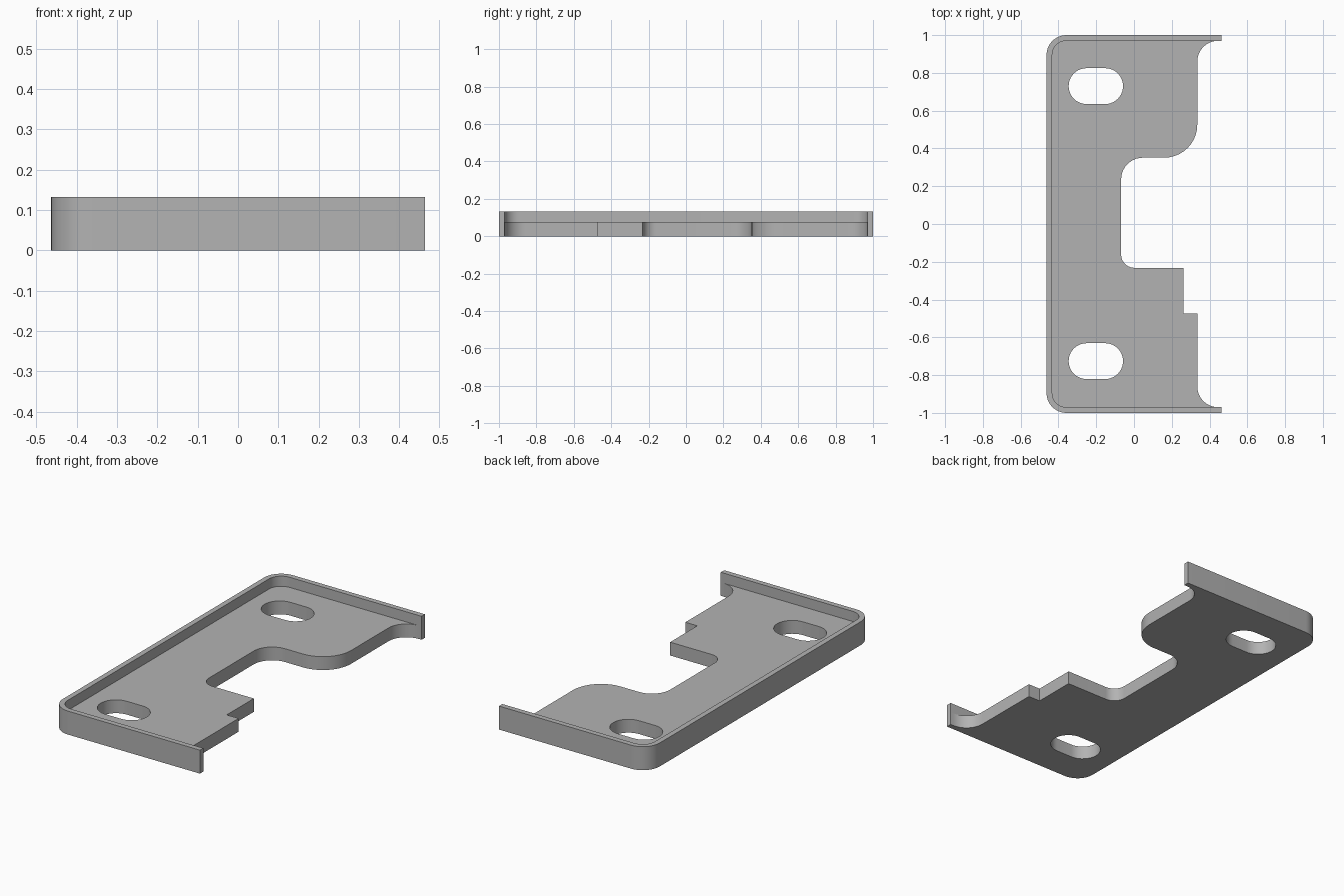
import bpy
import bmesh
import math
from mathutils import Vector

cube = bpy.data.objects.get("Cube")
if cube:
    bpy.data.objects.remove(cube, do_unlink=True)

# Single plain grey material
grey = bpy.data.materials.new("plain grey")
grey.use_nodes = True
colour = (0.45, 0.45, 0.45, 1)
grey.diffuse_color = colour
grey.node_tree.nodes["Principled BSDF"].inputs["Base Color"].default_value = colour


def rounded(corners, steps=10):
    """Closed outline from right-angled corners (x, y, radius)."""
    pts = []
    for i, (x, y, r) in enumerate(corners):
        p = Vector((x, y, 0))
        if not r:
            pts.append(p)
            continue
        a = (Vector((*corners[i - 1][:2], 0)) - p).normalized()
        b = (Vector((*corners[(i + 1) % len(corners)][:2], 0)) - p).normalized()
        for k in range(steps + 1):
            t = math.pi / 2 * k / steps
            pts.append(p + r * (a + b - b * math.cos(t) - a * math.sin(t)))
    return pts


def slot(cx, cy, w, h):
    """Outline of a hole with fully round ends."""
    return rounded([(cx + sx * w / 2, cy + sy * h / 2, h / 2)
                    for sx, sy in ((-1, -1), (1, -1), (1, 1), (-1, 1))])


def extrude_loops(name, loops, z0, z1):
    """Fill the area between the loops and extrude it from z0 to z1."""
    bm = bmesh.new()
    for loop in loops:
        verts = [bm.verts.new((p.x, p.y, z0)) for p in loop]
        for i, v in enumerate(verts):
            bm.edges.new((verts[i - 1], v))
    bmesh.ops.remove_doubles(bm, verts=bm.verts[:], dist=1e-5)
    bmesh.ops.triangle_fill(bm, use_beauty=True, edges=bm.edges[:], normal=(0, 0, 1))
    ext = bmesh.ops.extrude_face_region(bm, geom=bm.faces[:], use_keep_orig=True)
    top = [g for g in ext["geom"] if isinstance(g, bmesh.types.BMVert)]
    bmesh.ops.translate(bm, verts=top, vec=(0, 0, z1 - z0))
    bmesh.ops.recalc_face_normals(bm, faces=bm.faces[:])
    mesh = bpy.data.meshes.new(name)
    bm.to_mesh(mesh)
    bm.free()
    obj = bpy.data.objects.new(name, mesh)
    bpy.context.collection.objects.link(obj)
    mesh.materials.append(grey)
    bpy.ops.object.select_all(action='DESELECT')
    obj.select_set(True)
    bpy.context.view_layer.objects.active = obj
    bpy.ops.object.shade_smooth_by_angle(angle=math.radians(30))
    return obj


LEFT, RIGHT, WALL = -0.463, 0.463, 0.03
PLATE_TOP, RIM_TOP = 0.075, 0.132
INNER = 1 - WALL
EDGE, NOTCH = 0.335, -0.068

# Base plate with stepped, rounded notch and two mounting slots
plate_outline = rounded([
    (LEFT, -1, 0.105), (RIGHT, -1, 0), (RIGHT, -INNER, 0),
    (EDGE, -INNER, 0.11), (EDGE, -0.473, 0), (0.261, -0.473, 0),
    (0.261, -0.232, 0), (NOTCH, -0.232, 0.07), (NOTCH, 0.351, 0.115),
    (EDGE, 0.351, 0.175), (EDGE, INNER, 0.11), (RIGHT, INNER, 0),
    (RIGHT, 1, 0), (LEFT, 1, 0.105)])
slots = [slot(-0.202, y, 0.288, 0.19) for y in (-0.726, 0.73)]
extrude_loops("base_plate", [plate_outline] + slots, 0, PLATE_TOP)

# Raised rim around three sides
rim_outline = rounded([
    (LEFT, -1, 0.105), (RIGHT, -1, 0), (RIGHT, -INNER, 0),
    (LEFT + WALL, -INNER, 0.075), (LEFT + WALL, INNER, 0.075),
    (RIGHT, INNER, 0), (RIGHT, 1, 0), (LEFT, 1, 0.105)])
extrude_loops("raised_rim", [rim_outline], PLATE_TOP, RIM_TOP)
